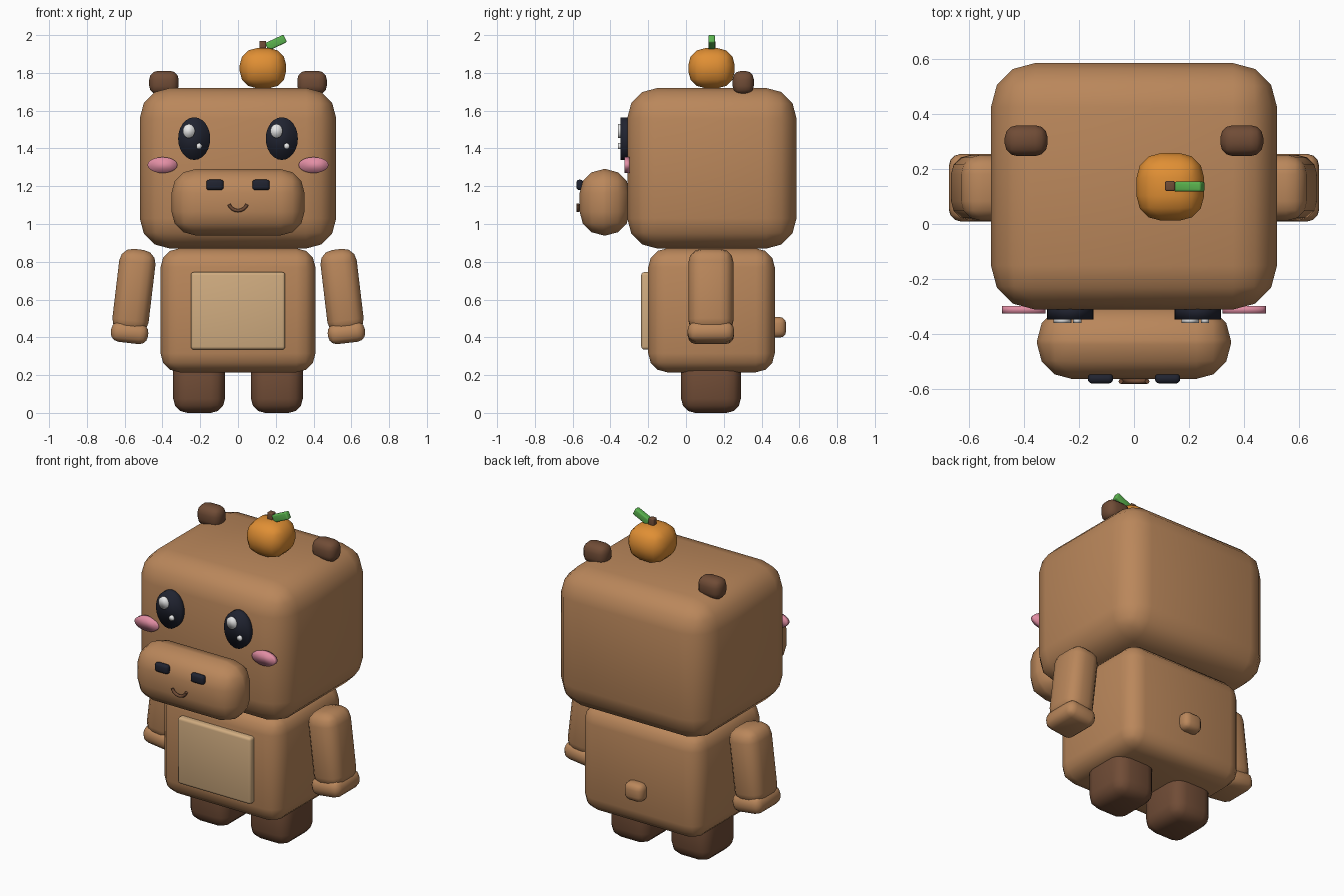
import bpy, bmesh, math
from mathutils import Matrix, Vector

if "Cube" in bpy.data.objects:
    bpy.data.objects.remove(bpy.data.objects["Cube"])


def lin(c):
    c /= 255
    return c / 12.92 if c <= 0.04045 else ((c + 0.055) / 1.055) ** 2.4


def material(name, r, g, b):
    m = bpy.data.materials.new(name)
    m.diffuse_color = (lin(r), lin(g), lin(b), 1)
    m.use_nodes = True
    m.node_tree.nodes["Principled BSDF"].inputs["Base Color"].default_value = m.diffuse_color
    return m


TAN = material("tan_fur", 186, 135, 91)
DARK = material("dark_brown", 112, 76, 54)
CREAM = material("cream_belly", 208, 172, 128)
NAVY = material("near_black", 32, 35, 48)
WHITE = material("white", 240, 240, 240)
PINK = material("pink", 226, 142, 164)
ORANGE = material("orange", 224, 143, 52)
GREEN = material("leaf_green", 90, 178, 78)


def finish(name, bm, loc, mat, tilt=0.0):
    """Turn a bmesh into a smooth shaded object, tilted about y."""
    bmesh.ops.transform(bm, matrix=Matrix.Rotation(tilt, 4, 'Y'), verts=bm.verts)
    for f in bm.faces:
        f.smooth = True
    me = bpy.data.meshes.new(name)
    bm.to_mesh(me)
    bm.free()
    me.materials.append(mat)
    ob = bpy.data.objects.new(name, me)
    ob.location = loc
    bpy.context.collection.objects.link(ob)
    return ob


def rounded_box(name, loc, size, bevel, mat, tilt=0.0, segments=3):
    bm = bmesh.new()
    bmesh.ops.create_cube(bm, size=1)
    bmesh.ops.scale(bm, vec=Vector(size), verts=bm.verts)
    bmesh.ops.bevel(bm, geom=bm.edges[:], offset=bevel, segments=segments,
                    profile=0.5, affect='EDGES', clamp_overlap=True)
    return finish(name, bm, loc, mat, tilt)


def disc(name, x, z, rx, rz, y0, y1, mat):
    """Elliptical plate facing the front, from y0 to y1."""
    bm = bmesh.new()
    bmesh.ops.create_cone(bm, cap_ends=True, segments=24, radius1=1, radius2=1, depth=1)
    bmesh.ops.rotate(bm, matrix=Matrix.Rotation(math.pi / 2, 3, 'X'), verts=bm.verts)
    bmesh.ops.scale(bm, vec=Vector((rx, y1 - y0, rz)), verts=bm.verts)
    return finish(name, bm, (x, (y0 + y1) / 2, z), mat)


# Head, body, muzzle, belly and tail
rounded_box("head", (0, 0.137, 1.295), (1.04, 0.896, 0.85), 0.16, TAN)
rounded_box("body", (0, 0.135, 0.543), (0.82, 0.67, 0.656), 0.1, TAN)
rounded_box("muzzle", (0, -0.43, 1.115), (0.704, 0.266, 0.35), 0.125, TAN)
rounded_box("belly_patch", (0, -0.207, 0.54), (0.5, 0.06, 0.41), 0.016, CREAM)
rounded_box("tail", (0, 0.485, 0.453), (0.125, 0.09, 0.11), 0.035, TAN)

# Mirrored limbs, ears and face parts
for s, side in ((-1, "left"), (1, "right")):
    tilt = -s * math.radians(6.8)
    rounded_box(side + "_leg", (s * 0.206, 0.132, 0.15), (0.274, 0.316, 0.3), 0.075, DARK)
    rounded_box(side + "_arm", (s * 0.551, 0.132, 0.643), (0.193, 0.238, 0.448), 0.07, TAN, tilt)
    rounded_box(side + "_hand", (s * 0.574, 0.132, 0.424), (0.198, 0.246, 0.108), 0.045, TAN, tilt)
    rounded_box(side + "_ear", (s * 0.392, 0.303, 1.748), (0.156, 0.112, 0.125), 0.045, DARK)
    rounded_box(side + "_nostril", (s * 0.122, -0.562, 1.207), (0.092, 0.036, 0.056), 0.016, NAVY)
    disc(side + "_eye", s * 0.232, 1.452, 0.085, 0.113, -0.347, -0.29, NAVY)
    disc(side + "_cheek", s * 0.4, 1.312, 0.079, 0.042, -0.325, -0.298, PINK)
    # Highlights sit on the same side of both eyes
    disc(side + "_eye_glint", s * 0.232 - 0.028, 1.492, 0.032, 0.037, -0.36, -0.34, WHITE)
    disc(side + "_eye_spark", s * 0.232 + 0.026, 1.412, 0.015, 0.016, -0.36, -0.34, WHITE)

# Smile as a tube along an arc
curve = bpy.data.curves.new("mouth", 'CURVE')
curve.dimensions = '3D'
curve.bevel_depth = 0.009
curve.bevel_resolution = 2
curve.use_fill_caps = True
spline = curve.splines.new('POLY')
N = 12
spline.points.add(N)
for i, p in enumerate(spline.points):
    a = math.radians(-160 + 140 * i / N)
    p.co = (0.051 * math.cos(a), -0.572, 1.122 + 0.051 * math.sin(a), 1)
curve.materials.append(DARK)
bpy.context.collection.objects.link(bpy.data.objects.new("mouth", curve))

# Fruit on the head with stem and leaf
rounded_box("fruit", (0.132, 0.135, 1.825), (0.246, 0.246, 0.212), 0.09, ORANGE)
rounded_box("fruit_stem", (0.131, 0.138, 1.94), (0.036, 0.036, 0.06), 0.006, DARK)
rounded_box("fruit_leaf", (0.201, 0.136, 1.96), (0.108, 0.036, 0.044), 0.008, GREEN,
            -math.radians(25))
